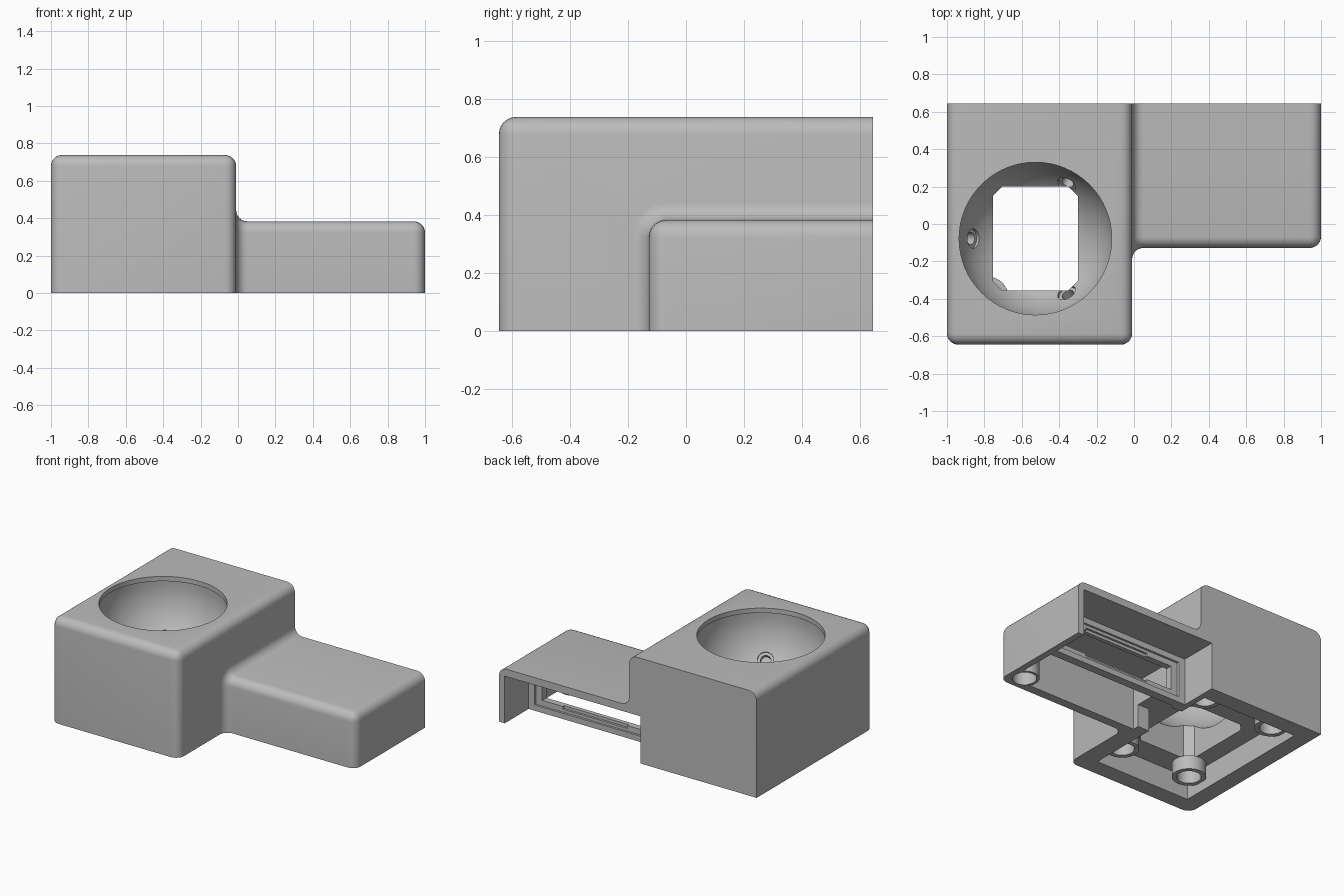
import bpy, bmesh, math
from mathutils import Vector

old = bpy.data.objects.get("Cube")
if old:
    bpy.data.objects.remove(old, do_unlink=True)

grey = bpy.data.materials.new("plain grey")
grey.use_nodes = True
grey.diffuse_color = (0.5, 0.5, 0.5, 1)
grey.node_tree.nodes["Principled BSDF"].inputs["Base Color"].default_value = (0.5, 0.5, 0.5, 1)


def make(name, bm):
    """Closed mesh object with its faces turned outward."""
    bmesh.ops.remove_doubles(bm, verts=bm.verts[:], dist=0.00001)
    bmesh.ops.recalc_face_normals(bm, faces=bm.faces[:])
    if bm.calc_volume(signed=True) < 0:
        bmesh.ops.reverse_faces(bm, faces=bm.faces[:])
    mesh = bpy.data.meshes.new(name)
    bm.to_mesh(mesh)
    bm.free()
    mesh.materials.append(grey)
    ob = bpy.data.objects.new(name, mesh)
    bpy.context.collection.objects.link(ob)
    return ob


def box(x, y, z, name="box", chosen=None, size=0, steps=1):
    """Box from three (low, high) spans; edges picked by a rule are bevelled."""
    bm = bmesh.new()
    bmesh.ops.create_cube(bm, size=1)
    for v in bm.verts:
        v.co = [(a + b) / 2 + c * (b - a) for c, (a, b) in zip(v.co, (x, y, z))]
    if chosen:
        bmesh.ops.bevel(bm, geom=[e for e in bm.edges if chosen(e)], offset=size,
                        segments=steps, profile=0.5, affect='EDGES')
    return make(name, bm)


def rod(radius, start, end, name="rod", sides=32):
    """Cylinder between two points: a disc, extruded."""
    a, b = Vector(start), Vector(end)
    turn = (b - a).to_track_quat('Z', 'Y')
    bm = bmesh.new()
    ring = []
    for i in range(sides):
        t = 2 * math.pi * i / sides
        ring.append(bm.verts.new(a + turn @ Vector((radius * math.cos(t), radius * math.sin(t), 0))))
    disc = bm.faces.new(ring)
    new = bmesh.ops.extrude_face_region(bm, geom=[disc], use_keep_orig=True)["geom"]
    bmesh.ops.translate(bm, vec=b - a, verts=[v for v in new if isinstance(v, bmesh.types.BMVert)])
    return make(name, bm)


def combine(target, tool, operation='DIFFERENCE'):
    mod = target.modifiers.new("combine", 'BOOLEAN')
    mod.object, mod.operation, mod.solver = tool, operation, 'EXACT'
    bpy.context.view_layer.objects.active = target
    bpy.ops.object.modifier_apply(modifier=mod.name)
    bpy.data.objects.remove(tool, do_unlink=True)


BACK, SIDE, ROUND = 0.645, -0.01, 0.06
FRONT, LOW = -0.128, 0.383


def outer(e):
    """Edges that do not lie on the back or the base."""
    return not (all(v.co.y > BACK - 0.001 for v in e.verts)
                or all(v.co.z < 0.001 for v in e.verts))


def joint(e):
    """Seam where the wing meets the tall block."""
    return outer(e) and all(abs(v.co.x - SIDE) < 0.001 and v.co.y > FRONT - 0.002
                            and v.co.z < LOW + 0.002 for v in e.verts)


def upright(e):
    return abs(e.verts[0].co.z - e.verts[1].co.z) > 0.1


# Rounded tall block and low wing, joined with a fillet that follows the wing
body = box((-1, SIDE), (-BACK, BACK), (0, 0.738), "housing", outer, ROUND, 6)
combine(body, box((-0.3, 1), (FRONT, BACK), (0, LOW), "wing", outer, ROUND, 6), 'UNION')
bm = bmesh.new()
bm.from_mesh(body.data)
bmesh.ops.remove_doubles(bm, verts=bm.verts[:], dist=0.0005)
bmesh.ops.dissolve_limit(bm, angle_limit=0.02, verts=bm.verts[:], edges=bm.edges[:])
bmesh.ops.bevel(bm, geom=[e for e in bm.edges if joint(e)], offset=ROUND,
                segments=6, profile=0.5, affect='EDGES')
bm.to_mesh(body.data)
bm.free()

# Base recess, wing cavity, passage between them, and back bay
combine(body, box((-0.88, -0.14), (-0.525, 0.525), (-0.1, 0.16)))
combine(body, box((-0.05, 0.955), (-0.065, 0.32), (-0.1, 0.33)))
combine(body, box((-0.2, 0), (-0.02, 0.3), (-0.1, 0.159)))
combine(body, box((-0.1, 0.955), (0.38, 0.8), (-0.1, 0.331)))

# Stepped slot in the plate at the end of the bay
for x, y, z in (((-0.05, 0.91), 0.365, (0.04, 0.29)),
                ((0.2, 0.7), 0.35, (0.06, 0.27)),
                ((0, 0.86), 0.28, (0.08, 0.25))):
    combine(body, box(x, (y, 0.5), z))

# Screw posts: bores in the housing, then a tube around each
posts = [(x, y, 0.065, 0.161, 0.22, 0.108) for x in (-0.78, -0.23) for y in (-0.39, 0.42)]
posts.append((0.885, -0.02, 0.002, 0.331, 0.328, 0.095))
for x, y, low, high, deep, radius in posts:
    combine(body, rod(0.077, (x, y, -0.1), (x, y, deep)))
    post = rod(radius, (x, y, low), (x, y, high), "screw_post")
    combine(post, rod(0.077, (x, y, low - 0.1), (x, y, high + 0.1)))

# Window below the socket with chamfered corners
combine(body, box((-0.755, -0.3), (-0.355, 0.2), (0.1, 0.6), "window", upright, 0.05))

# Ball socket, slightly wider than its round opening
centre, R = Vector((-0.527, -0.078, 0.66)), 0.42
bm = bmesh.new()
bmesh.ops.create_uvsphere(bm, u_segments=64, v_segments=32, radius=R)
for v in bm.verts:
    v.co.z = min(v.co.z, 0.045)
bmesh.ops.translate(bm, verts=bm.verts[:], vec=centre)
combine(body, make("socket_cutter", bm))
combine(body, rod(0.408, centre, centre + Vector((0, 0, 0.2)), sides=64))

# Three bearing seats drilled into the socket wall
for degrees in (60, 180, 300):
    a = math.radians(degrees)
    aim = Vector((0.8 * math.cos(a), 0.8 * math.sin(a), -0.6))
    for radius, depth in ((0.052, 0.012), (0.033, 0.06)):
        combine(body, rod(radius, centre + aim * (R - 0.05), centre + aim * (R + depth), sides=24))

# Smooth shading with sharp edges kept
bpy.ops.object.select_all(action='DESELECT')
for ob in bpy.context.scene.objects:
    if ob.name.startswith(("housing", "screw_post")):
        ob.data.materials.clear()
        ob.data.materials.append(grey)
        for p in ob.data.polygons:
            p.material_index = 0
        ob.select_set(True)
bpy.context.view_layer.objects.active = body
bpy.ops.object.shade_smooth_by_angle(angle=math.radians(30))
